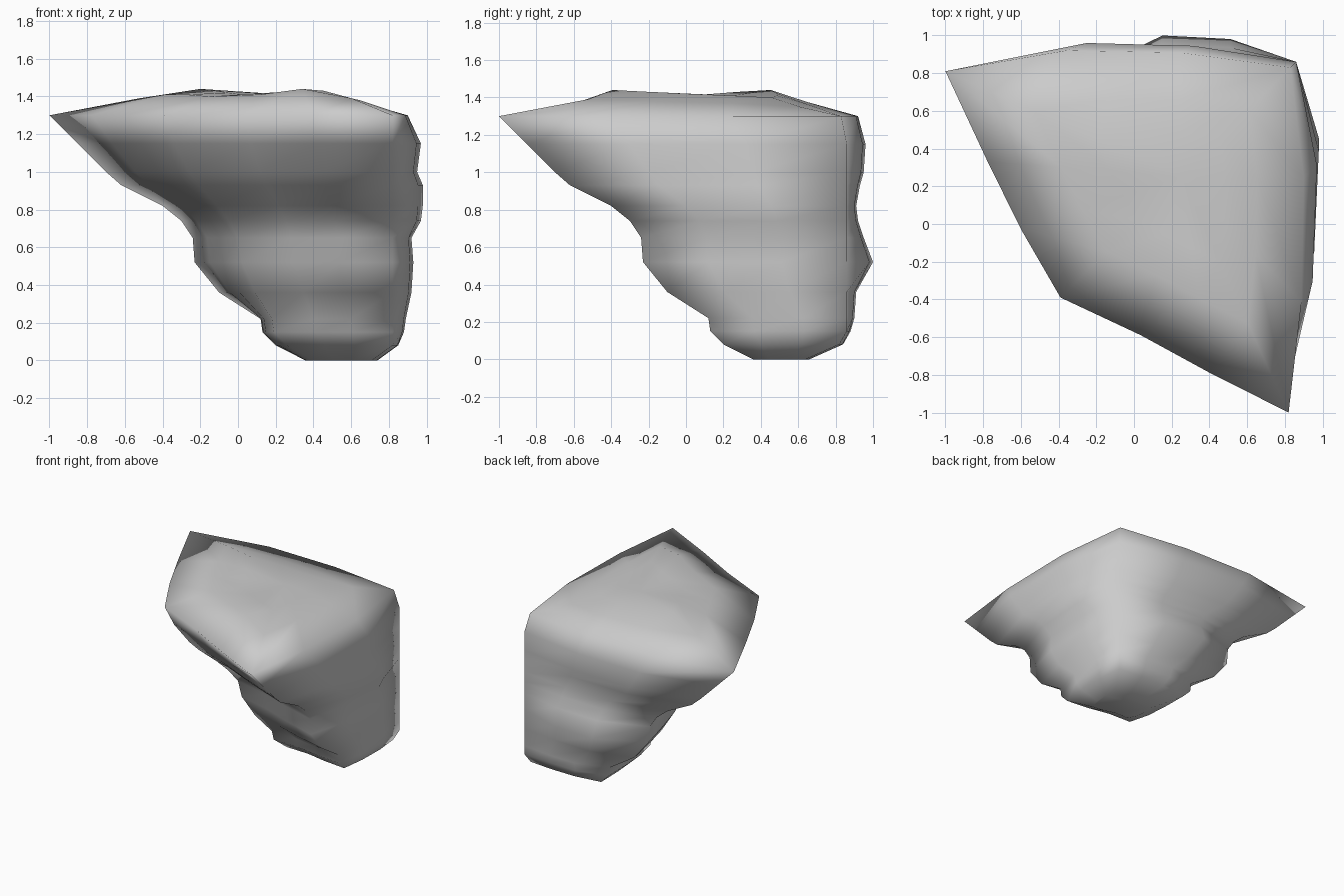
import bpy, bmesh
from mathutils import Vector

if "Cube" in bpy.data.objects:
    bpy.data.objects.remove(bpy.data.objects["Cube"])

# height, outer tip reach, front corner reach, right bulge, back bulge
LEVELS = [
    (0.00, 0.36, 0.40, 0.74, 0.66),
    (0.08, 0.20, 0.26, 0.85, 0.84),
    (0.15, 0.13, 0.19, 0.88, 0.88),
    (0.22, 0.12, 0.18, 0.89, 0.90),
    (0.36, -0.10, 0.09, 0.92, 0.91),
    (0.52, -0.23, 0.02, 0.93, 1.00),
    (0.65, -0.24, 0.00, 0.92, 0.95),
    (0.74, -0.30, -0.05, 0.97, 0.92),
    (0.82, -0.40, -0.11, 0.98, 0.91),
    (0.93, -0.62, -0.21, 0.98, 0.93),
    (1.00, -0.70, -0.26, 0.95, 0.95),
    (1.15, -0.85, -0.34, 0.97, 0.96),
    (1.30, -1.00, -0.39, 0.90, 0.92),
]


def section(z, tip, front, right, back):
    """Kite-shaped slice: two outer tips, a front corner and bulging back sides."""
    left_tip = Vector((tip, min(0.81, back - 0.03), z))
    right_tip = Vector((min(0.82, right - 0.03), tip, z))
    front_c = Vector((front, front, z))
    lim = 0.83 if z > 1.2 else 0.86
    back_c = Vector((min(lim, right - 0.02), min(lim, back - 0.02), z))
    pts = [left_tip, left_tip.lerp(front_c, 0.4), left_tip.lerp(front_c, 0.7), front_c,
           front_c.lerp(right_tip, 0.35), front_c.lerp(right_tip, 0.65), right_tip]
    pts[1].x -= 0.02
    pts[2].x -= 0.025
    pts[4].y += 0.015
    for f, k in ((0.32, 0.85), (0.68, 1.0)):
        p = right_tip.lerp(back_c, f)
        p.x = right_tip.x + (right - right_tip.x) * k
        pts.append(p)
    pts.append(back_c)
    for f, k in ((0.32, 0.9), (0.65, 1.0)):
        p = back_c.lerp(left_tip, f)
        p.y = left_tip.y + (back - left_tip.y) * k
        pts.append(p)
    return pts


bm = bmesh.new()
rings = [[bm.verts.new(p) for p in section(*lv)] for lv in LEVELS]

# Low dome on top, made of two shrunken copies of the rim
centre = Vector((0.25, 0.25, 0))
rim = rings[-1]
outer = [1.39, 1.41, 1.41, 1.40, 1.41, 1.44, 1.39, 1.38, 1.37, 1.35, 1.36, 1.37]
inner = [1.44, 1.43, 1.42, 1.41, 1.42, 1.42, 1.43, 1.42, 1.41, 1.40, 1.41, 1.42]
for scale, heights in ((0.62, outer), (0.36, inner)):
    ring = []
    for v, h in zip(rim, heights):
        p = centre + (v.co - centre) * scale
        p.z = h
        ring.append(bm.verts.new(p))
    rings.append(ring)

# Skin between slices, then close base and top
n = len(rim)
for lo, hi in zip(rings, rings[1:]):
    for i in range(n):
        j = (i + 1) % n
        bm.faces.new((lo[i], lo[j], hi[j], hi[i]))
bm.faces.new(rings[0][::-1])
top = bm.verts.new((0.25, 0.25, 1.41))
for i in range(n):
    bm.faces.new((rings[-1][i], rings[-1][(i + 1) % n], top))
bmesh.ops.recalc_face_normals(bm, faces=bm.faces)
for f in bm.faces:
    f.smooth = True

# Overhanging corner rock
mesh = bpy.data.meshes.new("corner_rock")
bm.to_mesh(mesh)
bm.free()
rock = bpy.data.objects.new("corner_rock", mesh)
bpy.context.collection.objects.link(rock)
